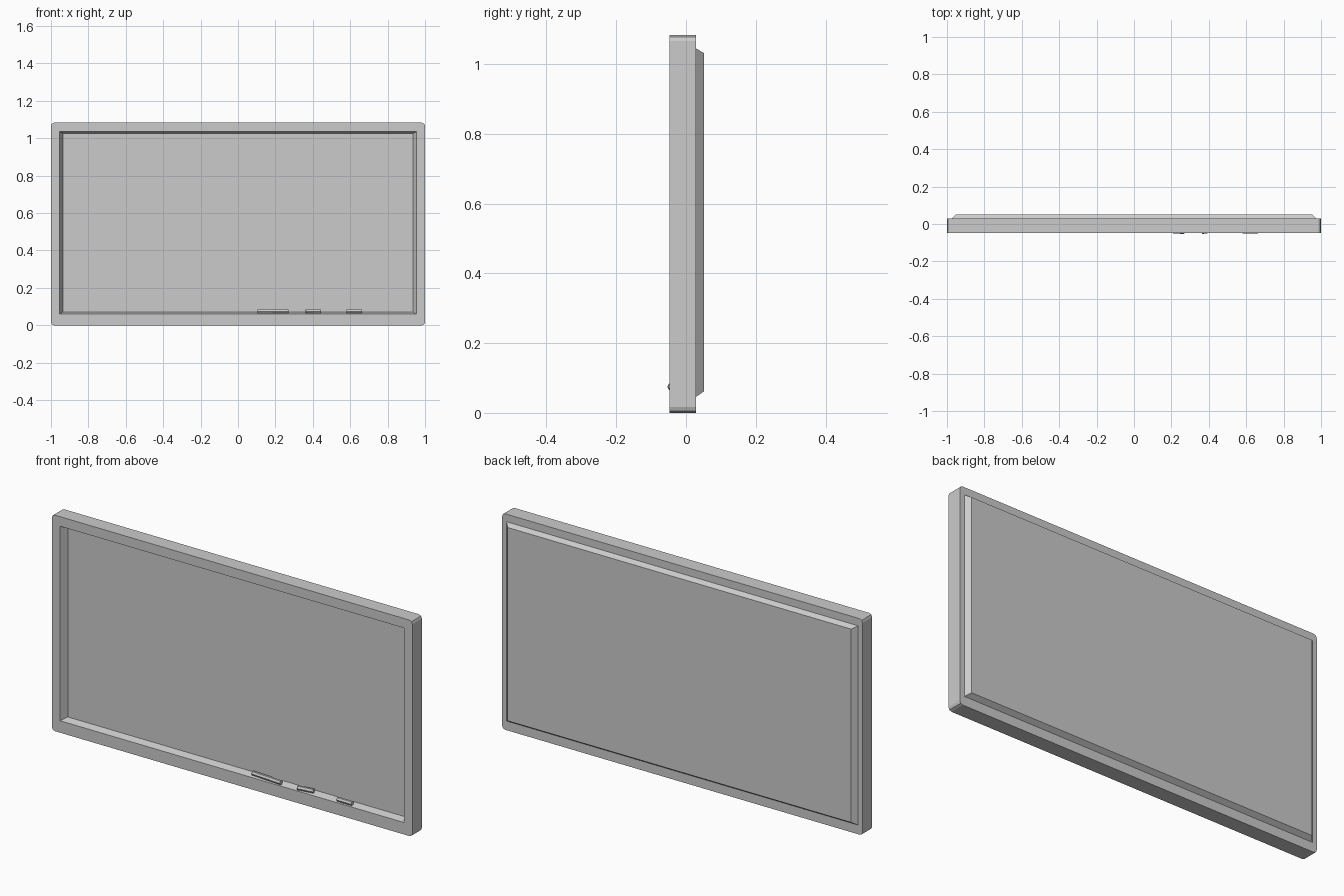
import bpy, bmesh
from math import sin, cos, pi, radians

if "Cube" in bpy.data.objects:
    bpy.data.objects.remove(bpy.data.objects["Cube"])

ZC = 0.54  # mid height of the board


def ring(bm, hx, zlo, zhi, y, r, seg=2):
    """Rounded rectangle loop in the XZ plane."""
    verts = []
    corners = [(1, 1, 0), (-1, 1, 90), (-1, -1, 180), (1, -1, 270)]
    for sx, sz, a0 in corners:
        cx = sx * (hx - r)
        cz = zhi - r if sz > 0 else zlo + r
        for i in range(seg + 1):
            a = radians(a0 + 90 * i / seg)
            verts.append(bm.verts.new((cx + r * cos(a), y, cz + r * sin(a))))
    return verts


def loft(name, rings, cap_first=False, cap_last=False):
    """Join successive rings (hx, zlo, zhi, y, radius) into one shell."""
    bm = bmesh.new()
    loops = [ring(bm, *r) for r in rings]
    for a, b in zip(loops, loops[1:]):
        n = len(a)
        for i in range(n):
            j = (i + 1) % n
            bm.faces.new((a[i], a[j], b[j], b[i]))
    if cap_first:
        bm.faces.new(loops[0])
    if cap_last:
        bm.faces.new(loops[-1])
    bmesh.ops.remove_doubles(bm, verts=bm.verts, dist=1e-5)
    bmesh.ops.recalc_face_normals(bm, faces=bm.faces)
    return finish(name, bm)


def finish(name, bm):
    mesh = bpy.data.meshes.new(name)
    bm.to_mesh(mesh)
    bm.free()
    ob = bpy.data.objects.new(name, mesh)
    bpy.context.collection.objects.link(ob)
    return ob


# Frame with recessed writing surface at the front and raised panel at the back
loft("board_frame", [
    (0.935, 0.071, 1.026, -0.013, 0),      # writing surface
    (0.955, 0.06, 1.035, -0.047, 0),       # front inner edge
    (1.0, 0.0, 1.083, -0.047, 0.017),      # front outer edge
    (1.0, 0.0, 1.083, 0.029, 0.017),       # back outer edge
    (0.975, 0.046, 1.045, 0.029, 0),       # back panel base
    (0.953, 0.062, 1.031, 0.052, 0),       # back panel face
], cap_first=True, cap_last=True)


# Chalk sticks lying on the lower ledge
def chalk(name, x, y, length, angle):
    bm = bmesh.new()
    bmesh.ops.create_cone(bm, cap_ends=True, segments=6, radius1=0.011,
                          radius2=0.011, depth=length)
    ob = finish(name, bm)
    ob.rotation_euler = (0, pi / 2, radians(angle))
    ob.location = (x, y, 0.075)


chalk("chalk_long", 0.187, -0.037, 0.165, -4)
chalk("chalk_short_left", 0.402, -0.037, 0.082, 8)
chalk("chalk_short_right", 0.622, -0.04, 0.082, -1)
